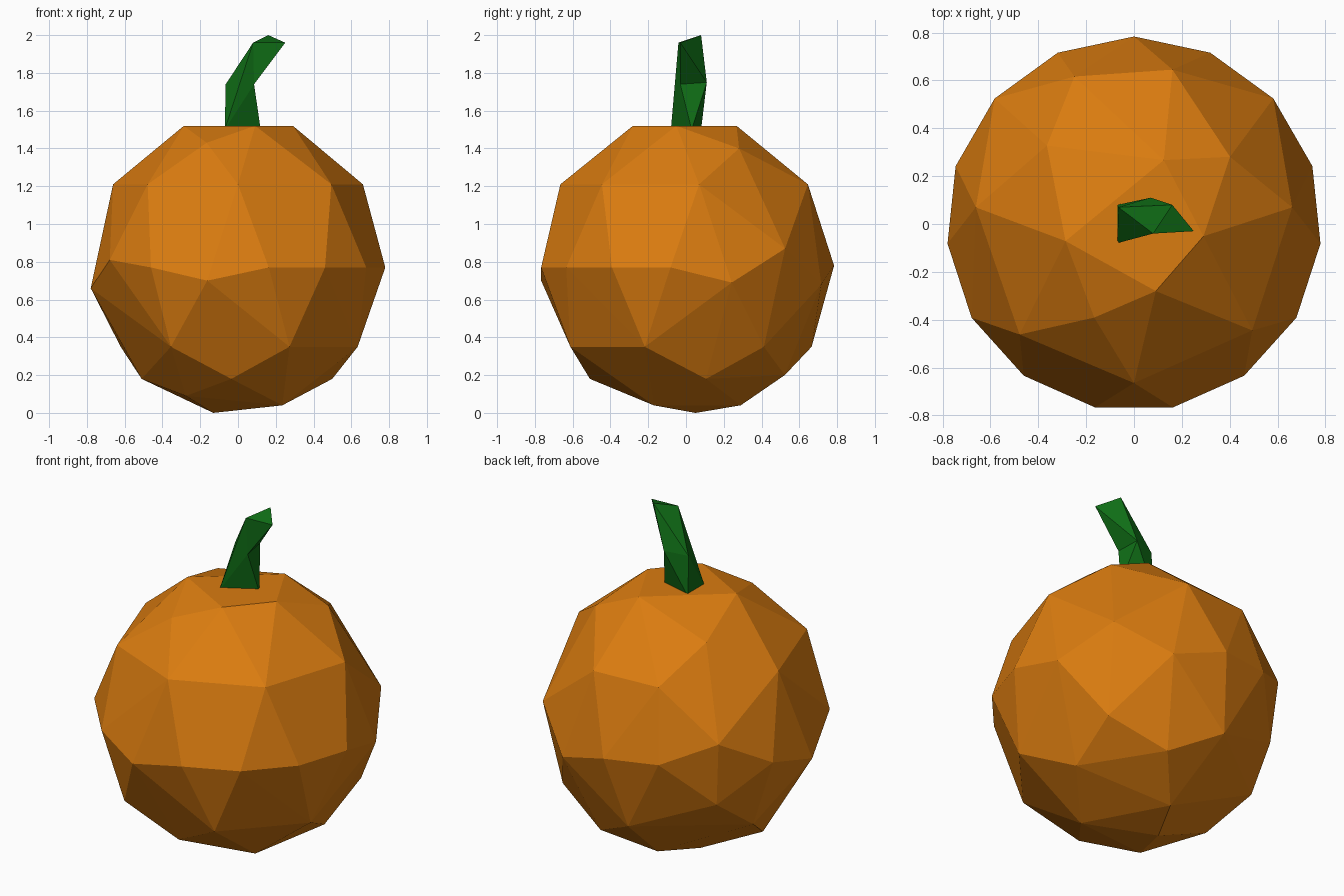
import bpy
import bmesh
from math import cos, sin, radians

default_cube = bpy.data.objects.get("Cube")
if default_cube:
    bpy.data.objects.remove(default_cube, do_unlink=True)


def make_material(name, colour):
    material = bpy.data.materials.new(name)
    material.use_nodes = True
    material.diffuse_color = colour
    shader = material.node_tree.nodes["Principled BSDF"]
    shader.inputs["Base Color"].default_value = colour
    shader.inputs["Roughness"].default_value = 0.9
    return material


def finish_object(name, bm, material):
    """Turn a bmesh into a flat shaded object with one colour."""
    bmesh.ops.recalc_face_normals(bm, faces=bm.faces)
    mesh = bpy.data.meshes.new(name)
    bm.to_mesh(mesh)
    bm.free()
    mesh.materials.append(material)
    scene_object = bpy.data.objects.new(name, mesh)
    bpy.context.collection.objects.link(scene_object)
    return scene_object


def add_polar(bm, angle, radius, height):
    turn = radians(angle)
    bm.verts.new((radius * cos(turn), radius * sin(turn), height))


orange = make_material("pumpkin orange", (0.70, 0.20, 0.005, 1))
green = make_material("stem green", (0.005, 0.156, 0.008, 1))

# Pumpkin body: irregular faceted ball, wrapped around rings of corners
body = bmesh.new()

# Rings as height, radius and the angles of their corners
rings = [
    (1.52, 0.295, (-10, -72, 65, 194)),
    (1.40, 0.49, (35, 138)),
    (1.43, 0.425, (-113,)),
    (1.21, 0.665, (6, -42, -90, -136, 174, 112, 76)),
    (0.54, 0.74, (138,)),
    (0.35, 0.67, (-66, -19, 38, 97, 158, 238)),
    (0.18, 0.51, (-94, 12, 180)),
    (0.20, 0.56, (69,)),
    (0.09, 0.39, (225,)),
    (0.04, 0.29, (-36, 93)),
    (0.0, 0.14, (159,)),
]
for height, radius, angles in rings:
    for angle in angles:
        add_polar(body, angle, radius, height)

# Widest ring: evenly spaced corners that wander up and down
belt_heights = (0.78, 0.80, 0.92, 0.75, 0.66, 0.81, 0.77, 0.70,
                0.77, 0.77, 0.77, 0.77, 0.69, 0.87, 0.68)
step = 360 / len(belt_heights)
for index, height in enumerate(belt_heights):
    add_polar(body, 90 + index * step, 0.784, height)

hull = bmesh.ops.convex_hull(body, input=body.verts)
loose = [v for v in body.verts if not v.link_faces]
bmesh.ops.delete(body, geom=loose, context="VERTS")
finish_object("pumpkin_body", body, orange)

# Stem: three triangular sections, twisted and bent to one side
stem = bmesh.new()
sections = {
    "base": [(-0.07, -0.08, 1.5), (0.12, 0.03, 1.5), (-0.07, 0.08, 1.5)],
    "bend": [(0.085, -0.03, 1.74), (0.07, 0.11, 1.75), (-0.065, 0.07, 1.74)],
    "tip": [(0.08, -0.04, 1.96), (0.25, -0.03, 1.96), (0.16, 0.08, 2.0)],
}
base, bend, tip = (
    [stem.verts.new(point) for point in points] for points in sections.values()
)
for i in range(3):
    following = (i + 1) % 3
    # Lower part, up to the bend
    stem.faces.new((base[i], base[following], bend[i]))
    stem.faces.new((base[following], bend[following], bend[i]))
    # Upper part, out to the tip
    stem.faces.new((bend[i], tip[following], tip[i]))
    stem.faces.new((bend[i], bend[following], tip[following]))
stem.faces.new(base)
stem.faces.new(tip)

# Leave one long front edge running straight from the base to the tip
long_edge = stem.edges.get((base[0], tip[0]))
cross_edge = stem.edges.get((bend[0], bend[2]))
if long_edge is None and cross_edge is not None:
    bmesh.ops.rotate_edges(stem, edges=[cross_edge], use_ccw=False)
finish_object("stem", stem, green)
